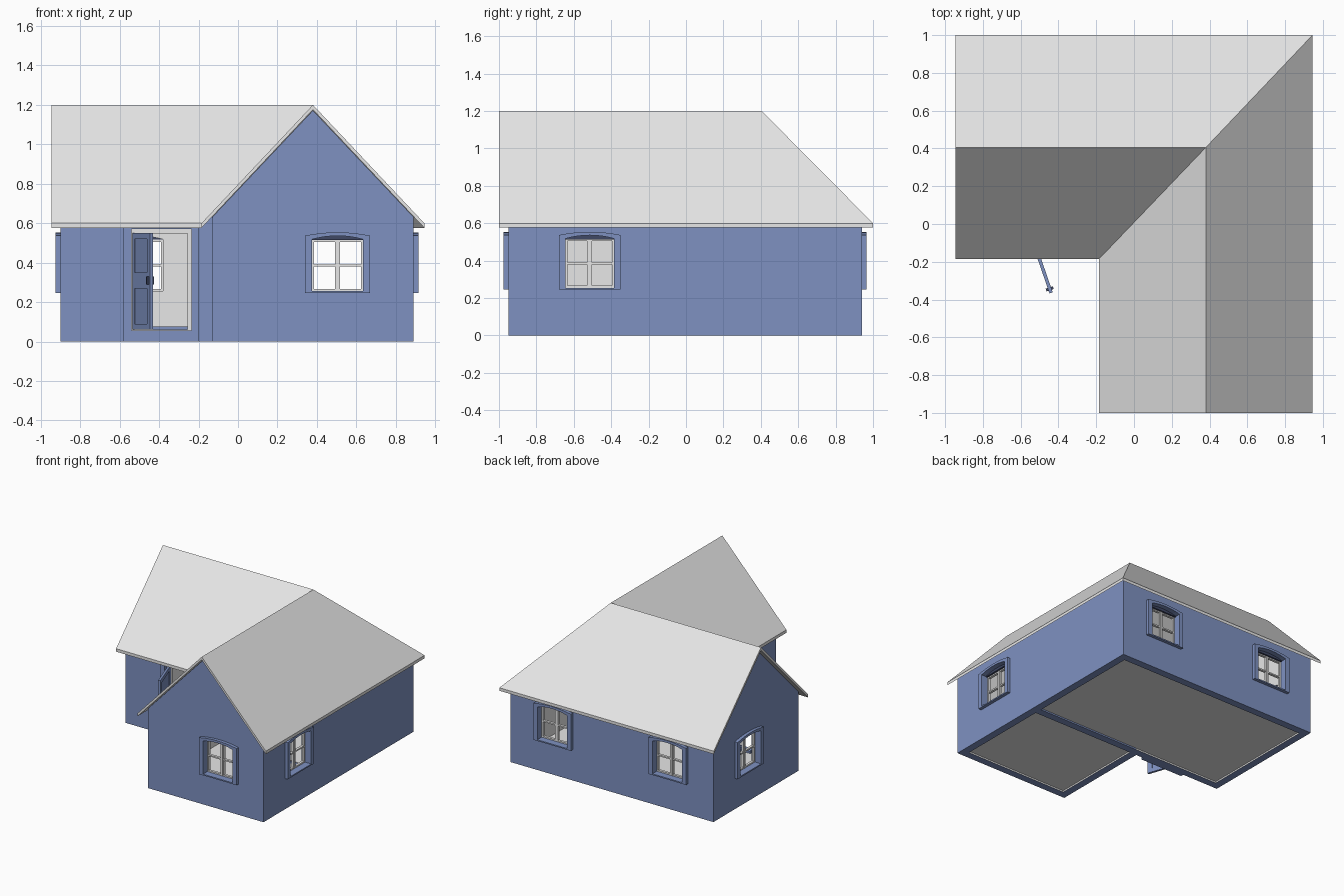
import bpy, bmesh, math
from mathutils import Matrix

cube = bpy.data.objects.get("Cube")
if cube:
    bpy.data.objects.remove(cube)


def material(name, rgb):
    m = bpy.data.materials.new(name)
    m.use_nodes = True
    m.diffuse_color = (*rgb, 1)
    m.node_tree.nodes["Principled BSDF"].inputs["Base Color"].default_value = (*rgb, 1)
    return m


BLUE = material("wall_blue", (0.21, 0.285, 0.535))
GREY = material("light_grey", (0.8, 0.8, 0.8))
DARK = material("dark_blue", (0.05, 0.065, 0.13))


def rect(u0, u1, z0, z1):
    return [(u0, z0), (u1, z0), (u1, z1), (u0, z1)]


def arched(c, half, z0, z1, rise, steps=8):
    """Rectangle centred on c with a shallow arched top."""
    top = [(c + half * (1 - 2 * i / steps),
            z1 + rise * (1 - (1 - 2 * i / steps) ** 2)) for i in range(steps + 1)]
    return [(c - half, z0), (c + half, z0)] + top


def plate(name, loops, outer, thick, angle, mat, inner_mat=None, origin=(0, 0, 0)):
    """Upright slab: first loop is the outline, the others are holes."""
    curve = bpy.data.curves.new(name, 'CURVE')
    curve.dimensions = '2D'
    curve.fill_mode = 'BOTH'
    curve.extrude = thick / 2
    for loop in loops:
        s = curve.splines.new('POLY')
        s.points.add(len(loop) - 1)
        for p, (u, v) in zip(s.points, loop):
            p.co = (u, v, 0, 1)
        s.use_cyclic_u = True
    tmp = bpy.data.objects.new(name, curve)
    bpy.context.scene.collection.objects.link(tmp)
    mesh = bpy.data.meshes.new_from_object(tmp)
    bpy.data.objects.remove(tmp)
    bpy.data.curves.remove(curve)
    mesh.materials.clear()
    mesh.materials.append(mat)
    mesh.materials.append(inner_mat or mat)
    bm = bmesh.new()
    bm.from_mesh(mesh)
    bmesh.ops.remove_doubles(bm, verts=bm.verts, dist=1e-5)
    bmesh.ops.recalc_face_normals(bm, faces=bm.faces)
    for f in bm.faces:
        f.smooth = False
        f.material_index = int(all(v.co.z < -thick * 0.4 for v in f.verts))
    bm.to_mesh(mesh)
    bm.free()
    mesh.transform(Matrix.Translation(origin)
                   @ Matrix.Rotation(math.radians(angle), 4, 'Z')
                   @ Matrix.Rotation(math.pi / 2, 4, 'X')
                   @ Matrix.Translation((0, 0, outer - thick / 2)))
    ob = bpy.data.objects.new(name, mesh)
    bpy.context.scene.collection.objects.link(ob)
    return ob


def box(name, x0, x1, y0, y1, z0, z1, mat):
    return plate(name, [rect(x0, x1, z0, z1)], -y0, y1 - y0, 0, mat)


EAVE, PEAK, WALL = 0.632, 1.172, 0.06


def window(name, c, outer, angle):
    opening = arched(c, 0.13, 0.255, 0.518, 0.018)
    plate(name + "_trim", [arched(c, 0.165, 0.245, 0.537, 0.017), opening],
          outer + 0.025, 0.025, angle, BLUE)
    # Two casements, each with two panes
    panes = [rect(c + s - 0.053, c + s + 0.053, z, z + 0.114)
             for s in (-0.066, 0.066) for z in (0.266, 0.391)]
    plate(name + "_frame", [rect(c - 0.13, c + 0.13, 0.255, 0.518)] + panes,
          outer - 0.03, 0.02, angle, GREY)
    plate(name + "_meeting_stile", [rect(c - 0.006, c + 0.006, 0.257, 0.514)],
          outer - 0.026, 0.006, angle, GREY)
    plate(name + "_lintel", [arched(c, 0.13, 0.514, 0.519, 0.018)],
          outer - 0.015, 0.035, angle, DARK)
    return opening


def wall(name, angle, outer, u0, u1, peak=None, windows=(), holes=()):
    outline = [(u0, 0), (u1, 0), (u1, EAVE)]
    if peak is not None:
        outline.append((peak, PEAK))
    outline.append((u0, EAVE))
    cuts = [window(f"{name}_window_{i + 1}", c, outer, angle) for i, c in enumerate(windows)]
    plate(name, [outline] + cuts + list(holes), outer, WALL, angle, BLUE, GREY)


# Walls of the two wings
doorway = rect(-0.54, -0.235, 0.055, 0.57)
wall("front_gable_wall", 0, 0.95, -0.13, 0.89, 0.38, [0.505])
wall("left_side_wall", 90, 0.89, -0.95, 0.94, None, [-0.515])
wall("back_wall", 180, 0.94, -0.89, 0.90, None, [-0.505, 0.51])
wall("right_gable_wall", 270, 0.90, -0.94, 0.13, -0.405, [-0.505])
wall("entry_wall", 0, 0.13, -0.90, -0.07, None, [], [doorway])
wall("inner_side_wall", 270, 0.13, 0.13, 0.95)

# Floors and the footing between the rooms
box("back_floor", -0.85, 0.84, -0.08, 0.89, 0.012, 0.06, GREY)
box("front_floor", -0.08, 0.84, -0.90, -0.12, 0.012, 0.06, GREY)
box("footing", -0.08, 0.84, -0.13, -0.07, 0.0, 0.058, BLUE)

# Doorway trim, inner frame and threshold
plate("door_trim", [rect(-0.58, -0.20, 0, 0.576), doorway], 0.155, 0.025, 0, BLUE)
plate("door_frame", [doorway, rect(-0.52, -0.255, 0.06, 0.548)], 0.11, 0.03, 0, GREY)
box("threshold", -0.52, -0.255, -0.09, -0.065, 0.055, 0.076, BLUE)

# Open door, swung outwards on its hinge
HINGE, SWING = (-0.53, -0.10, 0), -71
panels = [rect(0.04, 0.24, 0.09, 0.27), rect(0.04, 0.24, 0.35, 0.52)]
plate("door_stiles", [rect(0, 0.28, 0.06, 0.55)] + panels, 0.009, 0.018, SWING, BLUE, None, HINGE)
plate("door_core", [rect(0.03, 0.25, 0.08, 0.53)], 0.005, 0.008, SWING, BLUE, None, HINGE)
plate("door_handle", [rect(0.25, 0.265, 0.29, 0.33)], 0.02, 0.04, SWING, DARK, None, HINGE)

# L-shaped roof with a hip on the outer corner and a valley on the inner one
outline = [(-0.945, 1, 0.6), (0.945, 1, 0.6), (0.945, -1, 0.6), (0.38, -1, 1.2),
           (-0.185, -1, 0.6), (-0.185, -0.185, 0.6), (-0.945, -0.185, 0.6),
           (-0.945, 0.405, 1.2)]
points = outline + [(0.38, 0.405, 1.2)]
slopes = [(0, 1, 8, 7), (1, 2, 3, 8), (4, 5, 8, 3), (5, 6, 7, 8)]
bm = bmesh.new()
top = [bm.verts.new(p) for p in points]
under = [bm.verts.new((x, y, z - 0.024)) for x, y, z in points]
for s in slopes:
    bm.faces.new([top[i] for i in s])
    bm.faces.new([under[i] for i in s])
for i in range(len(outline)):
    j = (i + 1) % len(outline)
    bm.faces.new((top[i], top[j], under[j], under[i]))
bmesh.ops.recalc_face_normals(bm, faces=bm.faces)
mesh = bpy.data.meshes.new("roof")
bm.to_mesh(mesh)
bm.free()
mesh.materials.append(GREY)
bpy.context.scene.collection.objects.link(bpy.data.objects.new("roof", mesh))
